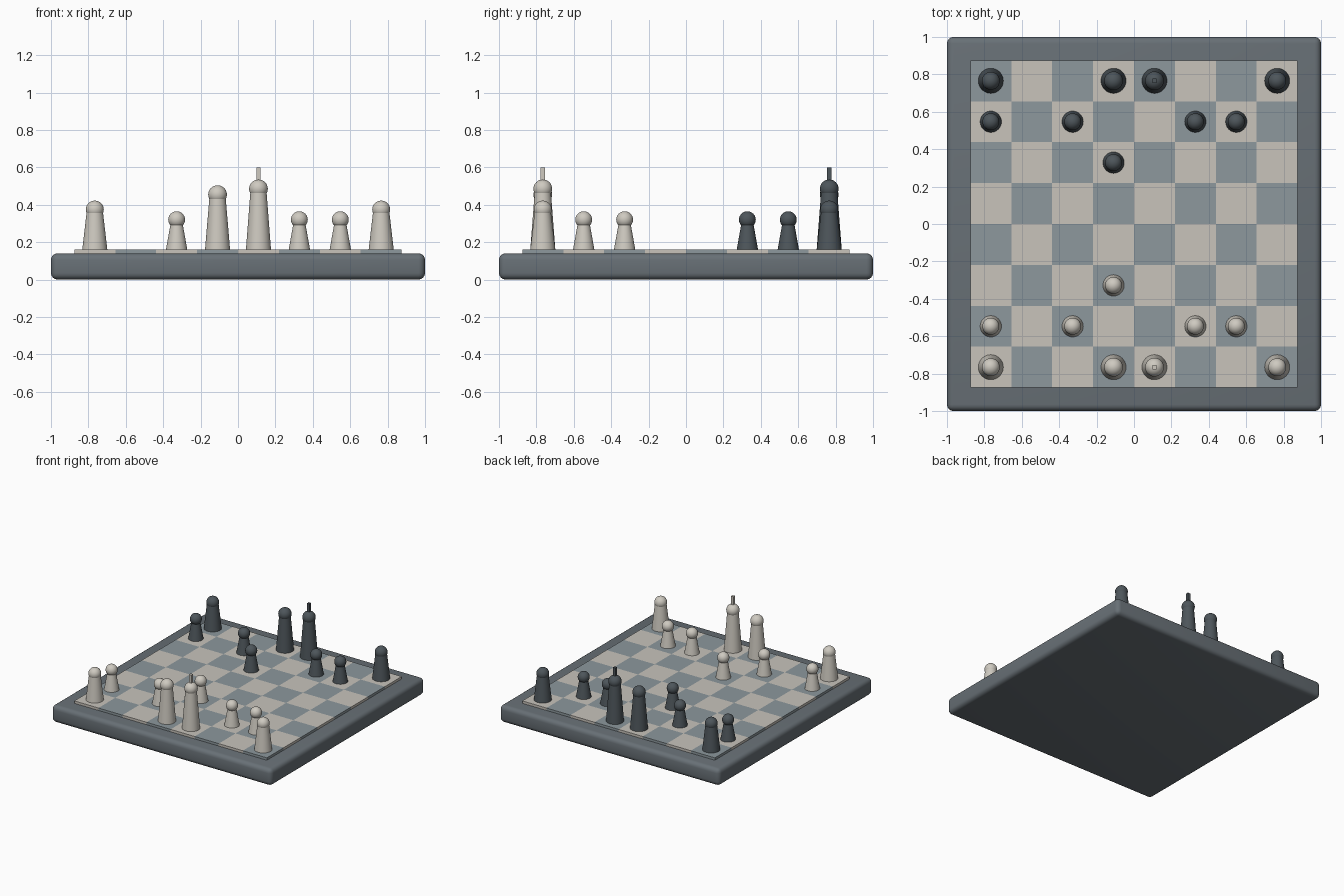
import bpy
import bmesh
from mathutils import Matrix, Vector

default = bpy.data.objects.get("Cube")
if default:
    bpy.data.objects.remove(default, do_unlink=True)


def material(name, rgb):
    m = bpy.data.materials.new(name)
    m.use_nodes = True
    colour = (*rgb, 1.0)
    m.diffuse_color = colour
    m.node_tree.nodes["Principled BSDF"].inputs["Base Color"].default_value = colour
    return m


FRAME = material("slate frame", (0.138, 0.162, 0.181))
PALE_TILE = material("pale tile", (0.58, 0.55, 0.50))
GREY_TILE = material("blue grey tile", (0.266, 0.314, 0.337))
IVORY = material("ivory piece", (0.62, 0.59, 0.53))
CHARCOAL = material("charcoal piece", (0.075, 0.092, 0.104))

SQUARE = 0.21875
BOARD_TOP = 0.14
FLOOR = 0.16


def square_centre(col, row):
    return (col - 3.5) * SQUARE, (row - 3.5) * SQUARE


def add_box(bm, centre, size):
    place = Matrix.Translation(Vector(centre)) @ Matrix.Diagonal((*size, 1))
    bmesh.ops.create_cube(bm, size=1, matrix=place)


def finish(name, bm, mat, smooth=False):
    mesh = bpy.data.meshes.new(name)
    bm.to_mesh(mesh)
    bm.free()
    mesh.materials.append(mat)
    obj = bpy.data.objects.new(name, mesh)
    bpy.context.collection.objects.link(obj)
    if smooth:
        bpy.ops.object.select_all(action="DESELECT")
        obj.select_set(True)
        bpy.context.view_layer.objects.active = obj
        bpy.ops.object.shade_smooth_by_angle(angle=0.6)
    return obj


# Board slab with rounded edges
bm = bmesh.new()
add_box(bm, (0, 0, BOARD_TOP / 2), (2, 2, BOARD_TOP))
bmesh.ops.bevel(bm, geom=bm.edges[:], offset=0.035, segments=4,
                profile=0.5, affect="EDGES")
finish("board_frame", bm, FRAME, smooth=True)

# Checkered raised tiles
for parity, name, mat in ((0, "pale_tiles", PALE_TILE), (1, "grey_tiles", GREY_TILE)):
    bm = bmesh.new()
    for col in range(8):
        for row in range(8):
            if (col + row) % 2 == parity:
                x, y = square_centre(col, row)
                add_box(bm, (x, y, (BOARD_TOP + FLOOR) / 2),
                        (SQUARE, SQUARE, FLOOR - BOARD_TOP))
    finish(name, bm, mat)


# Pieces: tapered body, ball head and an optional finial
# kind: base radius, neck radius, neck height, head radius, head centre height
SHAPES = {
    "rook": (0.067, 0.042, 0.375, 0.048, 0.374),
    "queen": (0.067, 0.042, 0.455, 0.05, 0.454),
    "king": (0.067, 0.042, 0.485, 0.05, 0.485),
    "pawn": (0.057, 0.032, 0.30, 0.045, 0.32),
}


def piece(name, kind, col, row, mat):
    base, neck, neck_z, head, head_z = SHAPES[kind]
    x, y = square_centre(col, row)
    bm = bmesh.new()
    bmesh.ops.create_cone(bm, cap_ends=True, segments=32, radius1=base, radius2=neck,
                          depth=neck_z - FLOOR,
                          matrix=Matrix.Translation((x, y, (neck_z + FLOOR) / 2)))
    bmesh.ops.create_uvsphere(bm, u_segments=32, v_segments=16, radius=head,
                              matrix=Matrix.Translation((x, y, head_z)))
    if kind == "king":
        add_box(bm, (x, y, 0.56), (0.022, 0.022, 0.08))
    finish(name, bm, mat, smooth=True)


# Each army: kind, column, steps forward from its home row
LAYOUT = [("rook", 0, 0), ("queen", 3, 0), ("king", 4, 0), ("rook", 7, 0),
          ("pawn", 0, 1), ("pawn", 2, 1), ("pawn", 3, 2), ("pawn", 5, 1), ("pawn", 6, 1)]

for side, home, step, mat in (("ivory", 0, 1, IVORY), ("charcoal", 7, -1, CHARCOAL)):
    for kind, col, ahead in LAYOUT:
        piece(f"{side}_{kind}_{col + 1}", kind, col, home + step * ahead, mat)
